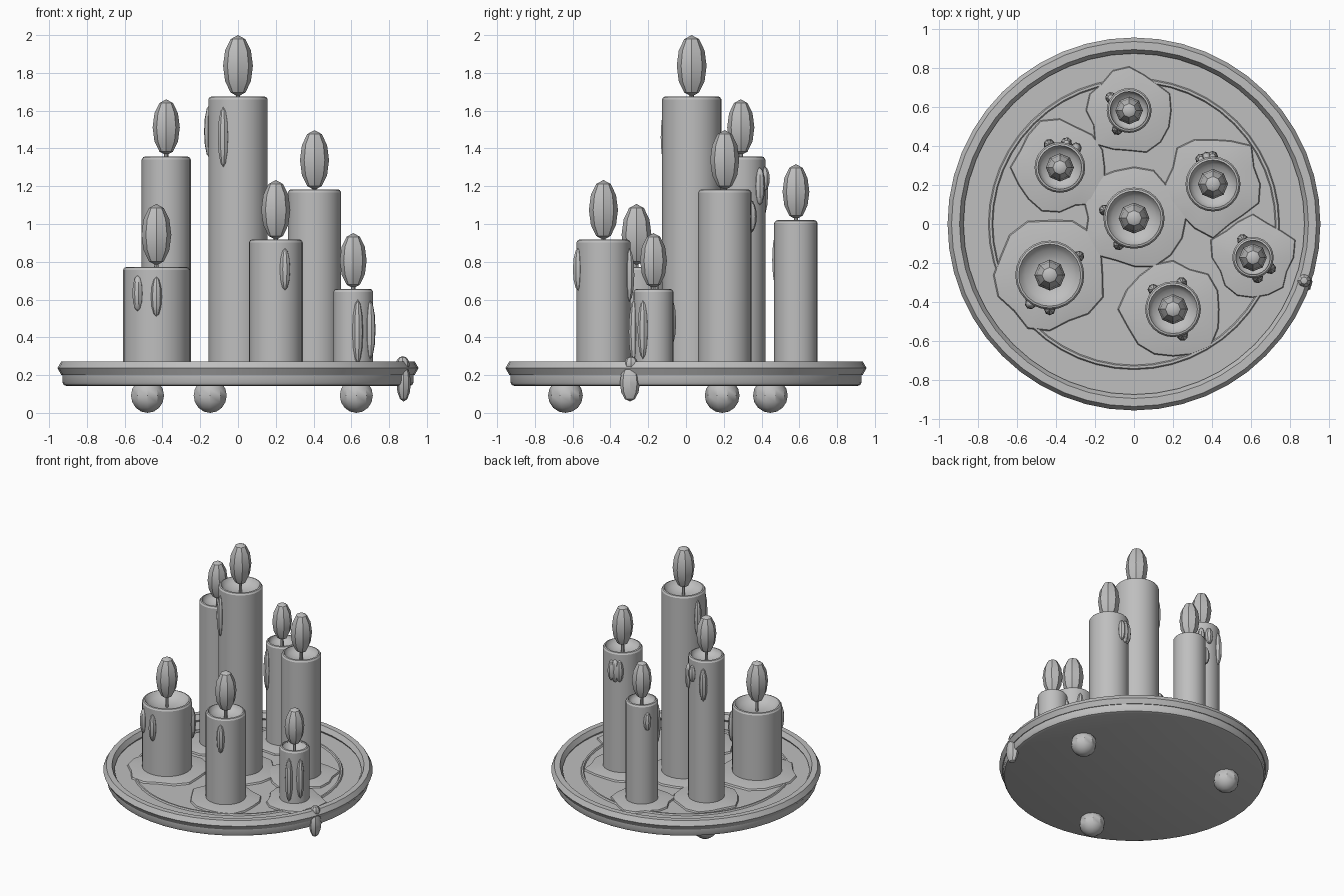
import bpy, bmesh, math, random
from mathutils import Matrix, Vector

if "Cube" in bpy.data.objects:
    bpy.data.objects.remove(bpy.data.objects["Cube"])

random.seed(4)
wax = bpy.data.materials.new("plain grey")
wax.diffuse_color = (0.52, 0.52, 0.52, 1)
wax.use_nodes = True
wax.node_tree.nodes["Principled BSDF"].inputs["Base Color"].default_value = wax.diffuse_color


def finish(name, bm, angle=32):
    bmesh.ops.recalc_face_normals(bm, faces=bm.faces)
    me = bpy.data.meshes.new(name)
    bm.to_mesh(me)
    bm.free()
    me.materials.append(wax)
    ob = bpy.data.objects.new(name, me)
    bpy.context.collection.objects.link(ob)
    bpy.ops.object.select_all(action='DESELECT')
    ob.select_set(True)
    bpy.context.view_layer.objects.active = ob
    bpy.ops.object.shade_smooth_by_angle(angle=math.radians(angle))
    return ob


def lathe(name, profile, x=0, y=0, seg=24, closed=False, wobble=None):
    """Turn (radius, z) points around a vertical axis; wobble scales each spoke."""
    bm = bmesh.new()
    rings = []
    for r, z in profile:
        if r == 0:
            rings.append([bm.verts.new((x, y, z))] * seg)
            continue
        ring = []
        for i in range(seg):
            a = 2 * math.pi * i / seg
            k = r * (wobble[i] if wobble else 1)
            ring.append(bm.verts.new((x + k * math.cos(a), y + k * math.sin(a), z)))
        rings.append(ring)
    pairs = list(zip(rings, rings[1:])) + ([(rings[-1], rings[0])] if closed else [])
    for lo, hi in pairs:
        for i in range(seg):
            j = (i + 1) % seg
            quad = list(dict.fromkeys((lo[i], lo[j], hi[j], hi[i])))
            bm.faces.new(quad)
    return finish(name, bm)


def blob(name, loc, size, seg=8, rings=6, turn=0):
    """Low-poly ellipsoid."""
    bm = bmesh.new()
    m = (Matrix.Translation(Vector(loc)) @ Matrix.Rotation(turn, 4, 'Z')
         @ Matrix.Diagonal((*size, 1)))
    bmesh.ops.create_uvsphere(bm, u_segments=seg, v_segments=rings, radius=1, matrix=m)
    return finish(name, bm)


def ring_profile(major, minor, z, n=6):
    return [(major + minor * math.cos(2 * math.pi * i / n),
             z + minor * math.sin(2 * math.pi * i / n)) for i in range(n)]


# Plate with raised rim and thin decorative ring
FLOOR = 0.222
lathe("plate", [(0, 0.142), (0.905, 0.142), (0.922, 0.148), (0.93, 0.162),
                (0.93, 0.205), (0.915, FLOOR), (0, FLOOR)], seg=48)
lathe("plate_rim", ring_profile(0.915, 0.041, 0.237), seg=48, closed=True)
lathe("plate_ring", ring_profile(0.735, 0.012, FLOOR), seg=48, closed=True)

# Three ball feet
for i in range(3):
    a = math.radians(17 + 120 * i)
    blob(f"foot_{i + 1}", (0.655 * math.cos(a), 0.655 * math.sin(a), 0.092),
         (0.092, 0.092, 0.092), 10, 8)

# name: x, y, radius, top, flame radius, flame tip, drips (angle, z, half height)
candles = {
    "centre": (0, 0.03, 0.157, 1.675, 0.079, 2.0,
               [(240, 1.46, 0.16), (165, 1.49, 0.14)]),
    "back_left": (-0.38, 0.29, 0.13, 1.357, 0.072, 1.66,
                  [(115, 1.17, 0.13), (75, 1.24, 0.065), (50, 1.2, 0.1)]),
    "front_left": (-0.432, -0.262, 0.177, 0.772, 0.079, 1.106,
                   [(236, 0.633, 0.095), (270, 0.615, 0.105), (33, 0.59, 0.125)]),
    "right": (0.405, 0.205, 0.141, 1.183, 0.077, 1.497,
              [(116, 1.04, 0.085), (103, 1.04, 0.09), (91, 1.04, 0.08)]),
    "front": (0.2, -0.437, 0.143, 0.918, 0.077, 1.233,
              [(290, 0.76, 0.112), (135, 0.75, 0.12), (72, 0.73, 0.14)]),
    "small": (0.61, -0.172, 0.106, 0.656, 0.071, 0.952,
              [(283, 0.43, 0.17), (328, 0.44, 0.155), (120, 0.48, 0.125)]),
    "back": (-0.025, 0.582, 0.115, 1.02, 0.071, 1.317,
             [(145, 0.89, 0.07), (238, 0.81, 0.16)]),
}
for key, (x, y, r, top, fr, tip, drips) in candles.items():
    # Wax body with a hollowed top
    lathe(f"{key}_candle",
          [(0, FLOOR - 0.01), (r, FLOOR - 0.01), (r, top - 0.015), (r - 0.008, top - 0.003),
           (r - 0.018, top), (r * 0.84, top - 0.012), (r * 0.72, top - 0.035),
           (r * 0.4, top - 0.055), (0, top - 0.06)], x, y)
    # Wick and flame
    half = 2.06 * fr
    lathe(f"{key}_wick", [(0, top - 0.07), (0.012, top - 0.07),
                          (0.01, tip - half), (0, tip - half)], x, y, 8)
    blob(f"{key}_flame", (x, y, tip - half), (fr, fr, half))
    # Wavy pool of melted wax
    n = 16
    phase = random.uniform(0, 6.28)
    wob = [1 + 0.07 * math.sin(5 * 2 * math.pi * i / n + phase)
           + random.uniform(-0.07, 0.07) for i in range(n)]
    big = 0.1 + r * 1.07
    lathe(f"{key}_wax_pool", [(0, FLOOR - 0.005), (big, FLOOR - 0.005),
                              (big * 0.97, FLOOR + 0.012), (r * 1.1, FLOOR + 0.026),
                              (0, FLOOR + 0.026)], x, y, n, wobble=wob)
    # Drips running down the side
    for i, (deg, z, h) in enumerate(drips):
        a = math.radians(deg)
        blob(f"{key}_drip_{i + 1}", (x + r * math.cos(a), y + r * math.sin(a), z),
             (0.029, 0.029, h), turn=a)

# Drip spilling over the plate edge
blob("edge_drip_top", (0.872, -0.29, 0.258), (0.036, 0.036, 0.042))
blob("edge_drip", (0.877, -0.297, 0.158), (0.038, 0.053, 0.098))
